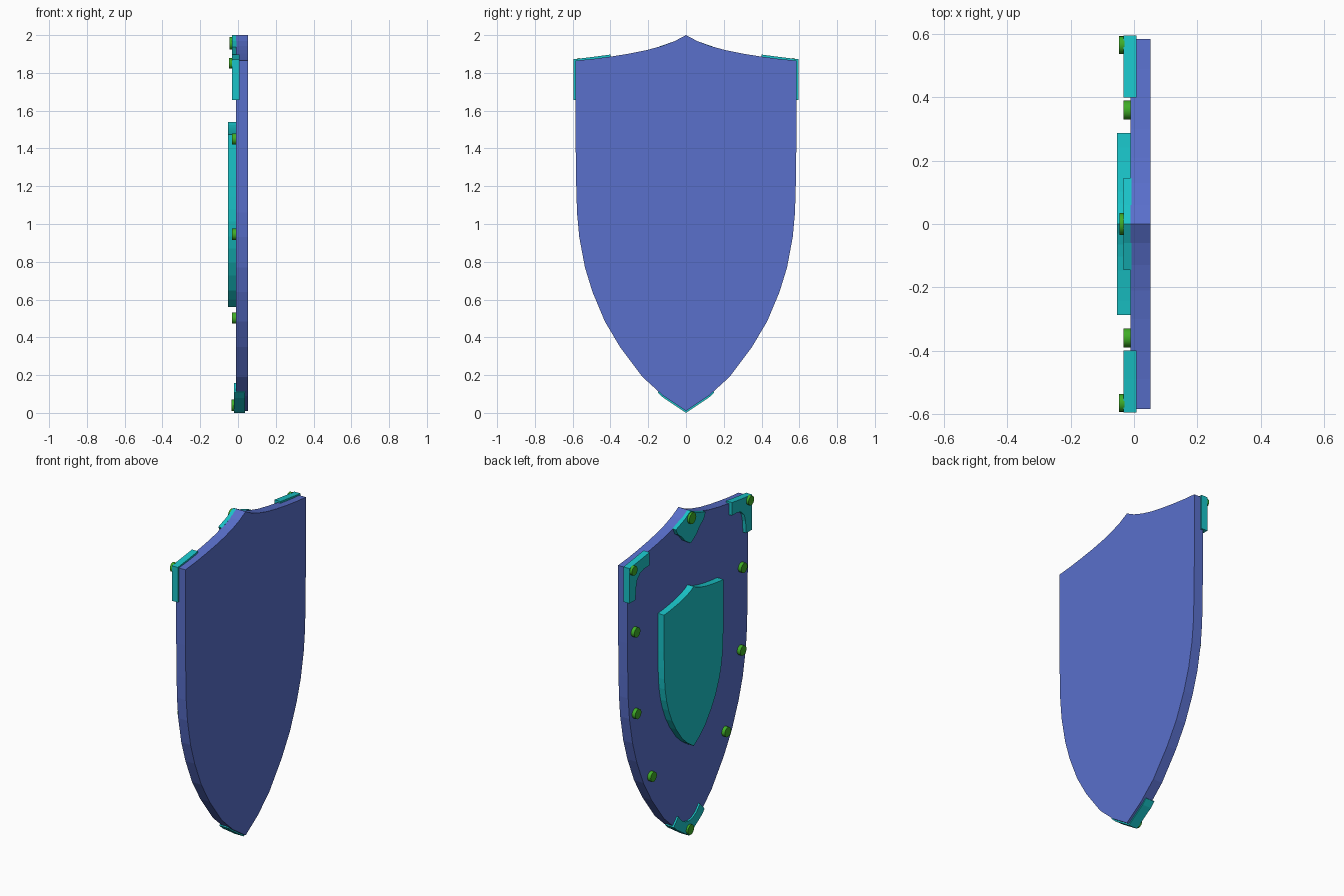
import bpy, bmesh
from mathutils import Matrix

if "Cube" in bpy.data.objects:
    bpy.data.objects.remove(bpy.data.objects["Cube"])


def material(name, rgb):
    m = bpy.data.materials.new(name)
    m.diffuse_color = (*rgb, 1)
    m.use_nodes = True
    m.node_tree.nodes["Principled BSDF"].inputs["Base Color"].default_value = m.diffuse_color
    return m


BLUE = material("blue", (0.10, 0.16, 0.60))
CYAN = material("cyan", (0.01, 0.55, 0.58))
GREEN = material("green", (0.05, 0.42, 0.02))


def finish(name, bm, mat):
    bmesh.ops.recalc_face_normals(bm, faces=bm.faces)
    me = bpy.data.meshes.new(name)
    bm.to_mesh(me)
    bm.free()
    me.materials.append(mat)
    ob = bpy.data.objects.new(name, me)
    bpy.context.collection.objects.link(ob)
    return ob


def plate(name, outline, x0, x1, mat):
    """Extrude a (y, z) outline from x0 to x1."""
    bm = bmesh.new()
    face = bm.faces.new([bm.verts.new((x0, y, z)) for y, z in outline])
    ext = bmesh.ops.extrude_face_region(bm, geom=[face])
    moved = [v for v in ext["geom"] if isinstance(v, bmesh.types.BMVert)]
    bmesh.ops.translate(bm, verts=moved, vec=(x1 - x0, 0, 0))
    return finish(name, bm, mat)


def mirrored(half):
    """Complete a half outline that starts and ends on y = 0."""
    return half + [(-y, z) for y, z in half[-2:0:-1]]


def rivet(name, y, z, x0, x1, r=0.03):
    bm = bmesh.new()
    mat = Matrix.Translation(((x0 + x1) / 2, y, z)) @ Matrix.Rotation(1.5707963, 4, 'Y')
    bmesh.ops.create_cone(bm, cap_ends=True, segments=16, radius1=r, radius2=r,
                          depth=abs(x1 - x0), matrix=mat)
    ob = finish(name, bm, GREEN)
    ob.data.shade_smooth()
    ob.data.set_sharp_from_angle(angle=0.6)


# Heater shield outline, shared by body and raised boss
half = [(0, 2.0), (0.06, 1.968), (0.13, 1.942), (0.21, 1.92), (0.30, 1.902),
        (0.40, 1.886), (0.49, 1.874), (0.585, 1.865), (0.584, 1.4), (0.581, 1.2),
        (0.577, 1.06), (0.565, 0.93), (0.535, 0.77), (0.495, 0.64), (0.43, 0.485),
        (0.35, 0.35), (0.23, 0.19), (0.12, 0.09), (0, 0.01)]
shield = mirrored(half)
plate("shield_body", shield, -0.011, 0.052, BLUE)
S = 0.4925
plate("raised_boss", [(y * S, z * S + 0.555) for y, z in shield], -0.053, -0.008, CYAN)

# Upper corner guards wrapping the edge
corner = [(0.40, 1.897), (0.49, 1.885), (0.596, 1.872), (0.596, 1.657), (0.537, 1.657),
          (0.532, 1.73), (0.52, 1.775), (0.49, 1.805), (0.45, 1.817), (0.40, 1.817)]
for side, tag in ((1, "left"), (-1, "right")):
    plate("corner_guard_" + tag, [(side * y, z) for y, z in corner], -0.033, 0.008, CYAN)
    rivet("corner_rivet_" + tag, side * 0.566, 1.85, -0.048, -0.03, 0.028)
    # Rivets down each side
    for i, (y, z) in enumerate(((0.52, 1.45), (0.51, 0.945), (0.36, 0.502))):
        rivet(f"side_rivet_{tag}_{i + 1}", side * y, z, -0.033, -0.008)

# Pointed plate at the top peak
plate("peak_guard", mirrored([(0, 2.0), (0.06, 1.968), (0.145, 1.938), (0.125, 1.90),
                              (0.085, 1.87), (0.055, 1.835), (0, 1.80)]),
      -0.033, -0.008, CYAN)
rivet("peak_rivet", 0, 1.957, -0.046, -0.03, 0.034)

# Chevron guard at the bottom tip
plate("tip_guard", mirrored([(0, 0.0), (0.12, 0.08), (0.15, 0.108), (0.105, 0.157),
                             (0.07, 0.118), (0.035, 0.098), (0, 0.092)]),
      -0.022, 0.038, CYAN)
rivet("tip_rivet", 0, 0.04, -0.034, -0.018, 0.03)
